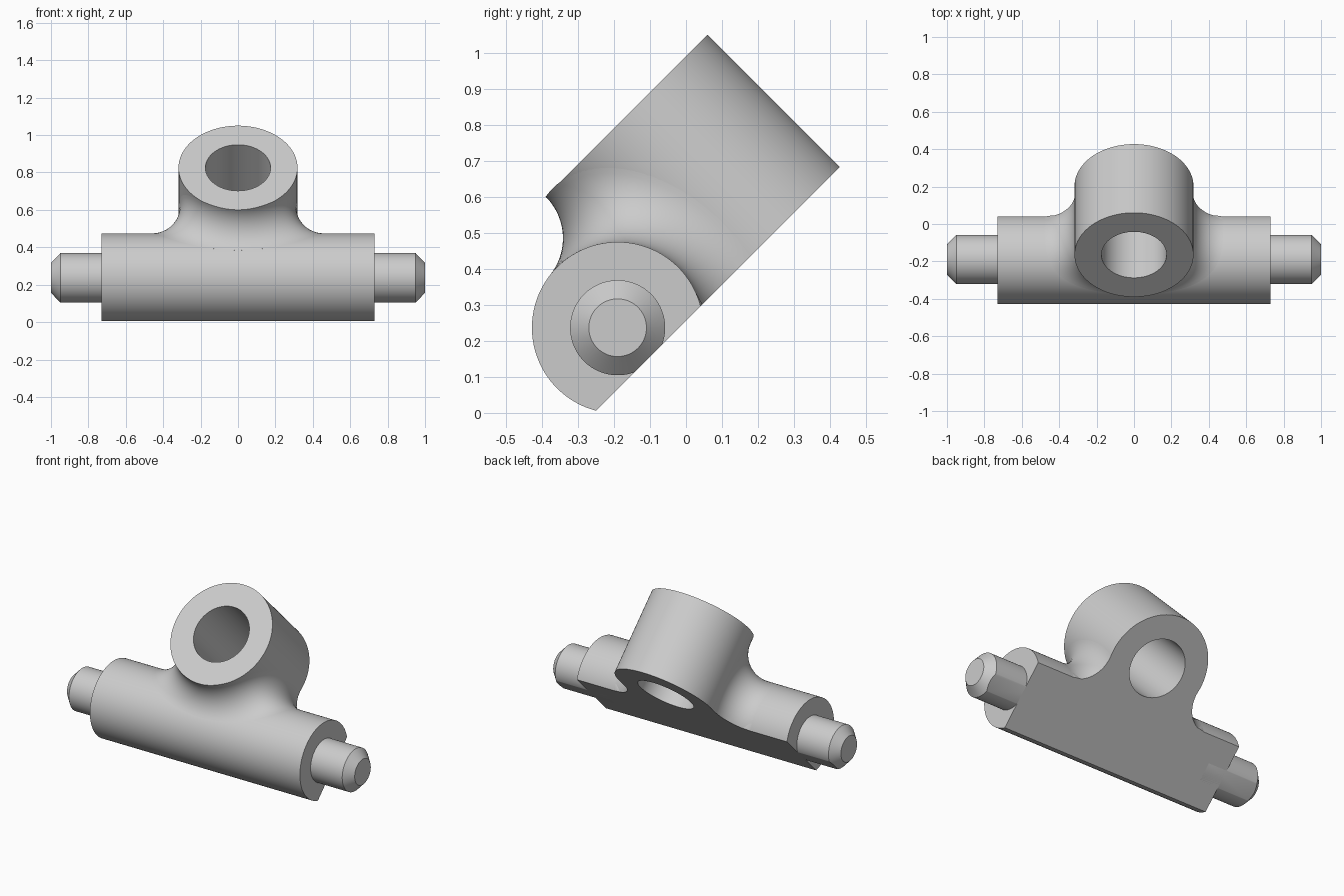
import bpy, bmesh
from math import sin, cos, pi, sqrt, asin, radians
from mathutils import Vector, Matrix

cube = bpy.data.objects.get("Cube")
if cube:
    bpy.data.objects.remove(cube)

# Parts are made upright (flat underside level), then tilted 45 degrees about x
TILT = Matrix.Rotation(radians(45), 4, 'X')
FLAT, TOP = 0.181, 0.70           # underside and boss top heights
BAR_Y, BAR_Z, BAR_R = 0.033, 0.3015, 0.238
BOSS_Y, BOSS_R, HOLE_R = 0.467, 0.318, 0.174
FILLET = 0.163
SEG = 128

grey = bpy.data.materials.new("plain grey")
grey.use_nodes = True
grey.diffuse_color = (0.6, 0.6, 0.6, 1)
grey.node_tree.nodes["Principled BSDF"].inputs["Base Color"].default_value = (0.6, 0.6, 0.6, 1)


def loft(name, sections, ring=False, trim=False):
    """Skin closed sections; ring joins the last to the first, trim cuts the flat."""
    bm = bmesh.new()
    rows = [[bm.verts.new(p) for p in s] for s in sections]
    n = len(rows[0])
    pairs = list(zip(rows, rows[1:])) + ([(rows[-1], rows[0])] if ring else [])
    for a, b in pairs:
        for i in range(n):
            j = (i + 1) % n
            bm.faces.new((a[i], a[j], b[j], b[i]))
    if not ring:
        bm.faces.new(rows[0])
        bm.faces.new(rows[-1])
    bmesh.ops.recalc_face_normals(bm, faces=bm.faces)
    if trim:
        cut = bmesh.ops.bisect_plane(bm, geom=bm.verts[:] + bm.edges[:] + bm.faces[:],
                                     plane_co=(0, 0, FLAT), plane_no=(0, 0, 1),
                                     clear_inner=True)
        edges = [g for g in cut["geom_cut"] if isinstance(g, bmesh.types.BMEdge)]
        bmesh.ops.holes_fill(bm, edges=edges, sides=0)
        bmesh.ops.recalc_face_normals(bm, faces=bm.faces)
    bm.transform(TILT)
    mesh = bpy.data.meshes.new(name)
    bm.to_mesh(mesh)
    bm.free()
    mesh.materials.append(grey)
    obj = bpy.data.objects.new(name, mesh)
    bpy.context.collection.objects.link(obj)
    return obj


def bar_circle(x, r):
    return [(x, BAR_Y + r * cos(2 * pi * i / SEG), BAR_Z + r * sin(2 * pi * i / SEG))
            for i in range(SEG)]


def boss_section(angle):
    profile = [(HOLE_R, FLAT), (BOSS_R, FLAT), (BOSS_R, TOP), (HOLE_R, TOP)]
    return [(r * cos(angle), BOSS_Y + r * sin(angle), z) for r, z in profile]


def fillet_section(t):
    """Rolling-ball blend section; t runs from -1 to 1 around the boss."""
    start = asin((BOSS_Y - BOSS_R - FILLET - BAR_Y) / (BAR_R + FILLET))
    phi = start + (radians(130) - start) * t * t
    y = BAR_Y + (BAR_R + FILLET) * sin(phi)
    z = BAR_Z + (BAR_R + FILLET) * cos(phi)
    x = sqrt(max(0, (BOSS_R + FILLET) ** 2 - (y - BOSS_Y) ** 2))
    ball = Vector((x if t >= 0 else -x, y, z))
    to_bar = Vector((0, -sin(phi), -cos(phi)))
    to_boss = Vector((-ball.x, BOSS_Y - y, 0)).normalized()
    steps = 18
    arc = [ball + FILLET * to_bar.slerp(to_boss, i / steps) for i in range(steps + 1)]
    inner = ball + 1.6 * FILLET * (to_bar + to_boss)
    inner.z = 0
    return arc + [inner]


# Long round bar with its flat underside
parts = [loft("cross_bar", [bar_circle(x, BAR_R) for x in (-0.73, 0.73)], trim=True)]

# Chamfered pin at each end
for name, side in (("left_pin", 1), ("right_pin", -1)):
    spans = [(0.6, 0.132), (0.95, 0.132), (1.0, 0.08)]
    parts.append(loft(name, [bar_circle(side * x, r) for x, r in spans], trim=True))

# Bored boss
parts.append(loft("bored_boss", [boss_section(2 * pi * i / SEG) for i in range(SEG)], ring=True))

# Blend between the bar and the boss
parts.append(loft("boss_fillet", [fillet_section(i / 40) for i in range(-40, 41)], trim=True))

# Smooth the round faces and keep the rims sharp
bpy.ops.object.select_all(action='DESELECT')
for p in parts:
    p.select_set(True)
bpy.context.view_layer.objects.active = parts[0]
bpy.ops.object.shade_smooth_by_angle(angle=radians(30))
